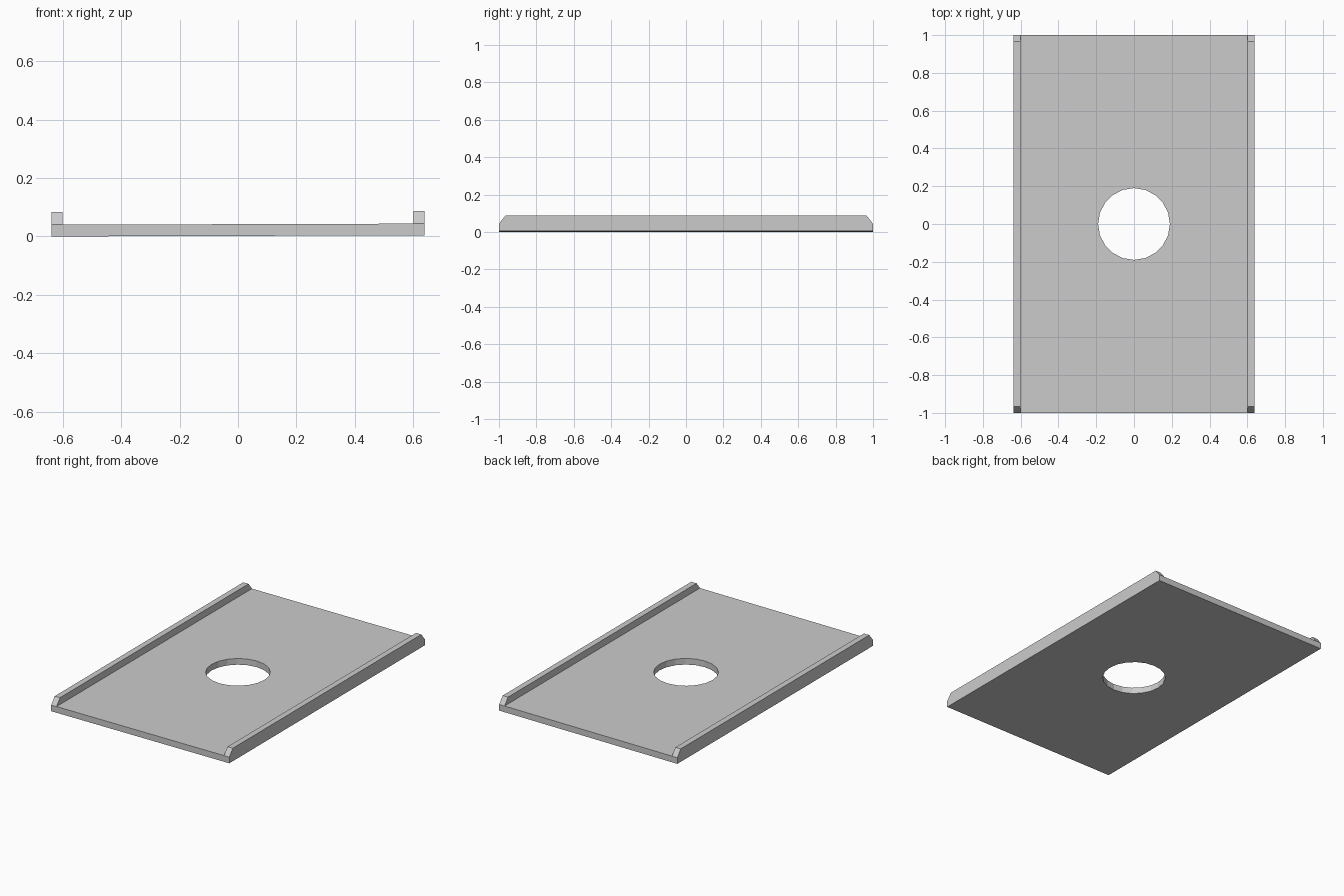
import bpy, bmesh

if "Cube" in bpy.data.objects:
    bpy.data.objects.remove(bpy.data.objects["Cube"])

HALF_W, INNER_W = 0.638, 0.60
THICK, RAIL_TOP = 0.04, 0.084
TILT = 0.003  # the tray leans very slightly up towards +x


def section(bm, y, top):
    """U-shaped cross-section of the tray at depth y."""
    pts = [(-HALF_W, 0), (HALF_W, 0), (HALF_W, top), (INNER_W, top),
           (INNER_W, THICK), (-INNER_W, THICK), (-INNER_W, top), (-HALF_W, top)]
    return [bm.verts.new((x, y, z)) for x, z in pts]


# Tray: flat plate with two side rails, sloped at the rail ends
bm = bmesh.new()
rings = [section(bm, y, t) for y, t in
         ((-1, THICK), (-0.965, RAIL_TOP), (0.965, RAIL_TOP), (1, THICK))]
for a, b in zip(rings, rings[1:]):
    for i in range(8):
        j = (i + 1) % 8
        bm.faces.new((a[i], a[j], b[j], b[i]))
for r in (rings[0], rings[-1]):
    bm.faces.new((r[0], r[1], r[2], r[4], r[5], r[7]))
bmesh.ops.remove_doubles(bm, verts=bm.verts, dist=1e-5)
bmesh.ops.dissolve_degenerate(bm, edges=bm.edges, dist=1e-5)
# the end caps share the collapsed rail corners, so weld them in as n-gons
bmesh.ops.recalc_face_normals(bm, faces=bm.faces)
mesh = bpy.data.meshes.new("tray_plate")
bm.to_mesh(mesh)
bm.free()
tray = bpy.data.objects.new("tray_plate", mesh)
bpy.context.collection.objects.link(tray)

# Round hole through the middle
bpy.ops.mesh.primitive_cylinder_add(vertices=20, radius=0.19, depth=0.4)
cutter = bpy.context.object
cutter.name = "hole_cutter"
cutter.hide_render = True

mod = tray.modifiers.new("hole", 'BOOLEAN')
mod.operation = 'DIFFERENCE'
mod.solver = 'EXACT'
mod.object = cutter
bpy.context.view_layer.objects.active = tray
bpy.ops.object.modifier_apply(modifier="hole")
bpy.data.objects.remove(cutter, do_unlink=True)

# Slight lean across the width
for v in tray.data.vertices:
    v.co.z += TILT * (v.co.x + HALF_W)
